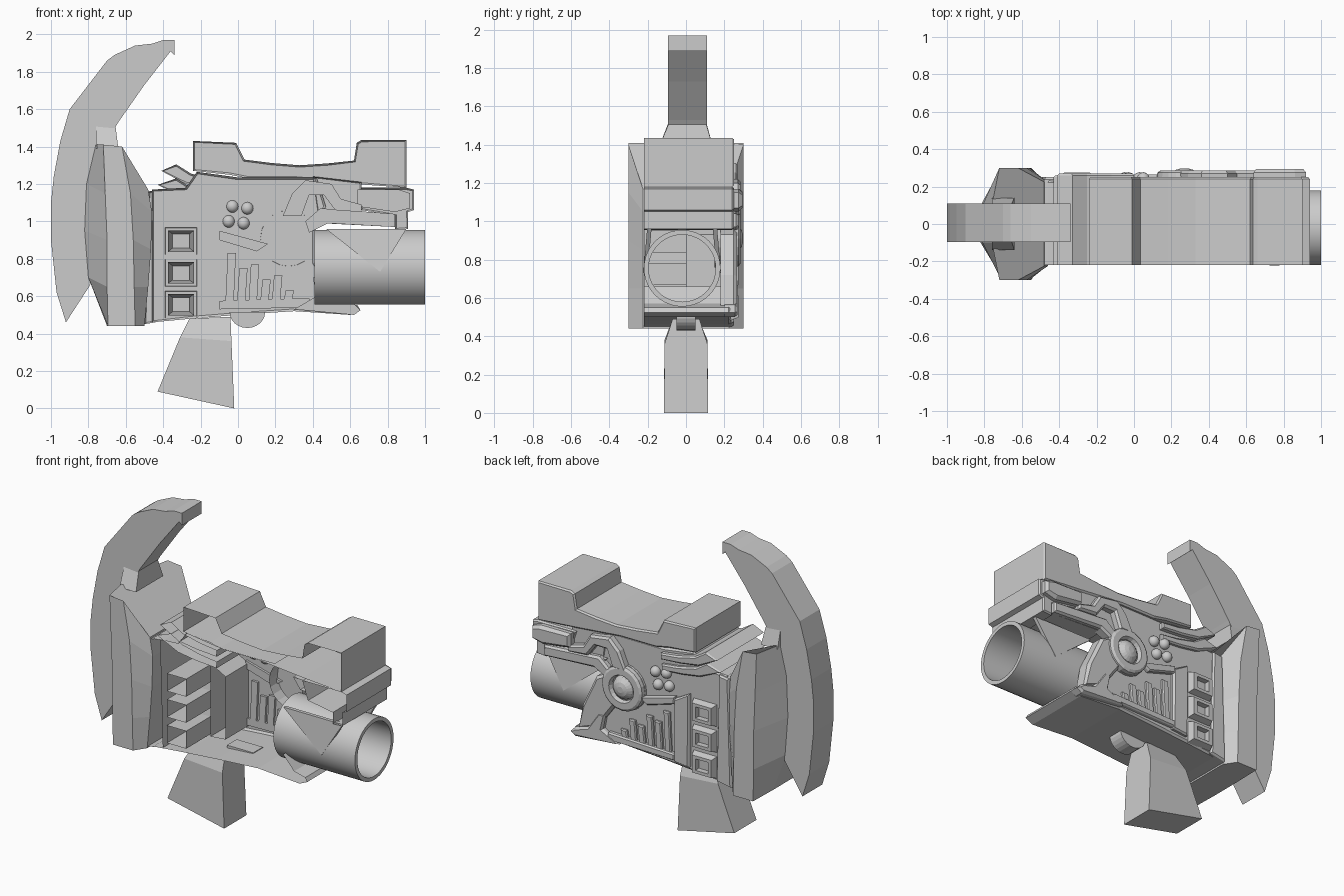
import bpy, bmesh, math
from mathutils import Vector

if "Cube" in bpy.data.objects:
    bpy.data.objects.remove(bpy.data.objects["Cube"])

Y0, Y1 = -0.22, 0.24     # open side plane and detailed side plane


def finish(name, bm, recalc=False):
    if recalc:
        bmesh.ops.recalc_face_normals(bm, faces=bm.faces[:])
    me = bpy.data.meshes.new(name)
    bm.to_mesh(me)
    bm.free()
    ob = bpy.data.objects.new(name, me)
    bpy.context.collection.objects.link(ob)
    return ob


def shell(name, pts, y0=Y0, y1=Y1, bev=0.0, closed=False, skip=()):
    """Extrude an xz outline along y; left open at y0 unless closed."""
    area = sum(a[0] * b[1] - b[0] * a[1] for a, b in zip(pts, pts[1:] + pts[:1]))
    bm = bmesh.new()
    lo = [bm.verts.new((x, y0, z)) for x, z in pts]
    hi = [bm.verts.new((x, y1 - bev, z)) for x, z in pts]
    flip = area < 0
    n = len(pts)
    for i in range(n):
        if i in skip:
            continue
        j = (i + 1) % n
        f = [hi[i], hi[j], lo[j], lo[i]]
        bm.faces.new(f[::-1] if flip else f)
    cap = bm.faces.new(hi if flip else hi[::-1])
    if closed:
        bm.faces.new(lo[::-1] if flip else lo)
    if bev:
        bm.normal_update()
        bmesh.ops.inset_individual(bm, faces=[cap], thickness=bev, depth=bev)
    return finish(name, bm)


def loft(name, rings, caps=True):
    """Skin equal-length rings of 3D points."""
    bm = bmesh.new()
    vs = [[bm.verts.new(p) for p in r] for r in rings]
    n = len(vs[0])
    for a, b in zip(vs, vs[1:]):
        for i in range(n):
            bm.faces.new((a[i], a[(i + 1) % n], b[(i + 1) % n], b[i]))
    if caps:
        bm.faces.new(vs[0])
        bm.faces.new(vs[-1])
    return finish(name, bm, True)


def rect(cx, cz, w, h):
    return [(cx - w / 2, cz - h / 2), (cx + w / 2, cz - h / 2),
            (cx + w / 2, cz + h / 2), (cx - w / 2, cz + h / 2)]


def circle(cx, cz, r, n=20):
    return [(cx + r * math.cos(2 * math.pi * k / n), cz + r * math.sin(2 * math.pi * k / n)) for k in range(n)]


def at_y(pts, y):
    return [(x, y, z) for x, z in pts]


# Curved back blade with hooked top
shell("back_blade", [(-.34, 1.97), (-.40, 1.97), (-.46, 1.95), (-.55, 1.94), (-.66, 1.89), (-.70, 1.86), (-.80, 1.73),
                     (-.90, 1.60), (-.95, 1.43), (-.985, 1.24), (-1, 1.1), (-1, .9), (-.97, .62), (-.92, .46),
                     (-.79, .66), (-.78, 1.0), (-.74, 1.41), (-.70, 1.43), (-.64, 1.53), (-.50, 1.73),
                     (-.36, 1.91), (-.34, 1.89)],
      -0.095, 0.11, closed=True)
# Flared foot where the blade meets the stock
loft("blade_foot", [[(-.76, -.14, 1.39), (-.64, -.14, 1.39), (-.64, .14, 1.39), (-.76, .14, 1.39)],
                    [(-.76, -.09, 1.52), (-.655, -.09, 1.51), (-.655, .105, 1.51), (-.76, .105, 1.52)]])

# Faceted stock, lofted from top to bottom
A = [(-.76, 1.41), (-.81, 1.2), (-.82, .95), (-.80, .7), (-.70, .44)]
B = [(-.72, 1.41), (-.71, 1.15), (-.70, .9), (-.70, .65), (-.695, .44)]
C = [(-.62, 1.40), (-.575, 1.15), (-.56, .9), (-.555, .65), (-.55, .44)]
D = [(-.48, 1.17), (-.46, 1.05), (-.465, .85), (-.48, .65), (-.50, .44)]
rings = []
for lv in zip(A, B, C, D):
    half = list(zip(lv, (.1, .3, .3, .225)))
    rings.append([(p[0], -w, p[1]) for p, w in half] + [(p[0], w, p[1]) for p, w in half[::-1]])
loft("stock", rings)

# Collar between stock and body
shell("collar", [(-.48, 1.16), (-.41, 1.17), (-.39, .47), (-.50, .45)], Y0, 0.25, bev=0.012)

# Main body shell, open towards -y and behind the barrel
shell("body_shell", [(-.46, 1.17), (-.46, .46), (-.25, .48), (0, .50), (.3, .52), (.6, .50), (.655, .525),
                     (.64, .55), (.56, .57), (.48, .66), (.41, .78), (.41, .96), (.47, 1.08), (.42, 1.235),
                     (0, 1.235), (-.22, 1.265), (-.28, 1.18)], Y0, 0.235, bev=0.012, skip=(0, 9, 10, 11, 12))
shell("lower_lip", [(.30, .53), (.62, .50), (.655, .525), (.62, .56), (.53, .585), (.45, .70), (.40, .70), (.42, .60)],
      0.20, 0.27, bev=0.015, closed=True)
# Web joining body, rail and shroud
shell("shroud_web", [(.40, 1.24), (.66, 1.21), (.66, 1.07), (.43, 1.03)], 0.16, 0.24, bev=0.01)

# Two layered fins sweeping forward from the top rear corner
for k, name in enumerate(("upper_fin", "lower_fin")):
    d = k * 0.075
    shell(name, [(-.41 - .02 * k, 1.27 - d), (-.33, 1.305 - d), (-.25, 1.255 - d), (-.12, 1.225 - d), (0, 1.21 - d),
                 (0, 1.17 - d), (-.15, 1.18 - d), (-.28, 1.20 - d)], Y0, 0.27 - .01 * k, bev=0.01)

# Top rail with a raised block at each end
shell("top_rail", [(-.24, 1.43), (-.01, 1.42), (.02, 1.36), (.035, 1.33), (.18, 1.312), (.33, 1.30), (.48, 1.31),
                   (.62, 1.325), (.635, 1.42), (.66, 1.435), (.9, 1.435), (.9, 1.18), (.62, 1.20), (.3, 1.23),
                   (.05, 1.23), (-.05, 1.25), (-.24, 1.27)], Y0, 0.25, bev=0.01)

# Stepped shroud above the barrel
shell("muzzle_shroud", [(.62, 1.18), (.9, 1.18), (.94, 1.17), (.94, 1.06), (.91, 1.05), (.91, .96), (.84, .955),
                        (.84, 1.03), (.66, 1.06)], Y0, 0.25, bev=0.01)
shell("shroud_cheek", [(.64, 1.17), (.86, 1.17), (.92, 1.15), (.92, 1.07), (.84, 1.05), (.64, 1.08)],
      0.23, 0.295, bev=0.02, closed=True)
shell("shroud_floor", [(.4, 1.06), (.84, 1.04), (.84, .97), (.45, .99)], 0.0, 0.25, bev=0.01)

# Open barrel tube
N, cy, cz = 40, -0.02, 0.755


def ring(x, r):
    return [(x, cy + r * math.cos(2 * math.pi * k / N), cz + r * math.sin(2 * math.pi * k / N)) for k in range(N)]


barrel = loft("barrel", [ring(.41, .2), ring(1, .2), ring(1, .175), ring(.41, .175), ring(.41, .2)], caps=False)
for p in barrel.data.polygons:
    p.use_smooth = abs(p.normal.x) < .5
barrel.data.set_sharp_from_angle(angle=math.radians(30))

# Pointed flaps lying on both sides of the barrel
for s, name in ((-1, "barrel_flap_front"), (1, "barrel_flap_back")):
    tri = lambda y: [(.47, cy + s * (y - .02), .96), (.9, cy + s * (y - .02), .96), (.76, cy + s * y, .73)]
    loft(name, [tri(.18), tri(.203)])

# Grip with a narrowed top, and the half disc in front of it
grip = []
for w, front, back in ((.115, (-.02, 0), (-.43, .09)), (.112, (-.035, .36), (-.31, .38)),
                       (.07, (-.04, .49), (-.26, .48))):
    grip.append([(front[0], -w, front[1]), (front[0], w, front[1]), (back[0], w, back[1]), (back[0], -w, back[1])])
loft("grip", grip)
arc = [(math.pi * (1 + k / 12)) for k in range(13)]
shell("trigger_disc", [(.05 + .095 * math.cos(a), .515 + .085 * math.sin(a)) for a in arc], -.05, .05, closed=True)

# Three window pockets: raised frame outside, deep sleeve inside
for i, z in enumerate((.895, .725, .555)):
    o, m, n = rect(-.305, z, .17, .145), rect(-.305, z, .14, .115), rect(-.305, z, .09, .075)
    loft(f"window_frame_{i}", [at_y(o, .23), at_y(m, .275), at_y(n, .275), at_y(n, .238)], caps=False)
    loft(f"window_sleeve_{i}", [at_y(m, -.2), at_y(m, .05), at_y(n, .22)], caps=False)

# Pillar and frame bars around the ribbed recess
shell("pillar", [(-.20, .51), (-.09, .52), (-.09, .93), (-.20, .99)], .0, .262, bev=.012)
shell("recess_top_bar", [(-.10, .95), (-.10, .90), (.10, .84), (.16, .88)], .22, .265, bev=.01, closed=True)
shell("recess_bottom_bar", [(-.10, .53), (.40, .54), (.38, .59), (-.10, .575)], .22, .265, bev=.01, closed=True)
for i in range(6):
    x = -.045 + i * .062
    h = .25 - .03 * i - .05 * (i % 2)
    shell(f"recess_rib_{i}", [(x - .022, .57), (x + .022, .57), (x + .034, .58 + h), (x - .01, .58 + h)],
          .22, .255, bev=.008, closed=True)

# Round pivot: sleeve, raised ring and dome
shell("pivot_sleeve", circle(.27, .91, .15), .15, .25)
rs = [at_y(circle(.27, .91, r), y) for r, y in ((.15, .23), (.145, .275), (.13, .285), (.09, .285), (.08, .26))]
loft("pivot_ring", rs, caps=False)
loft("pivot_dome", [at_y(circle(.27, .91, r), y) for r, y in ((.08, .24), (.07, .27), (.045, .29), (.02, .297))])

# Linkage arm from the pivot to the shroud
shell("pivot_arm", [(.24, 1.03), (.29, 1.15), (.36, 1.22), (.50, 1.20), (.55, 1.12), (.66, 1.09), (.66, 1.05),
                    (.52, 1.06), (.46, 1.14), (.38, 1.14), (.34, 1.03)], .2, .285, bev=.014, closed=True)
shell("pivot_tail", [(.36, .98), (.47, .93), (.57, .72), (.60, .56), (.46, .60), (.32, .79)],
      .18, .265, bev=.018)
shell("shroud_link", [(.44, 1.07), (.84, 1.04), (.84, .97), (.48, .99), (.38, .94), (.36, 1.0)],
      .21, .275, bev=.014, closed=True)

# Four round studs
for i, (x, z) in enumerate(((.05, 1.07), (-.03, 1.08), (.03, .99), (-.05, 1.0))):
    bm = bmesh.new()
    bmesh.ops.create_uvsphere(bm, u_segments=12, v_segments=8, radius=.034)
    bmesh.ops.translate(bm, verts=bm.verts[:], vec=Vector((x, .243, z)))
    for f in bm.faces:
        f.smooth = True
    finish(f"stud_{i}", bm)
